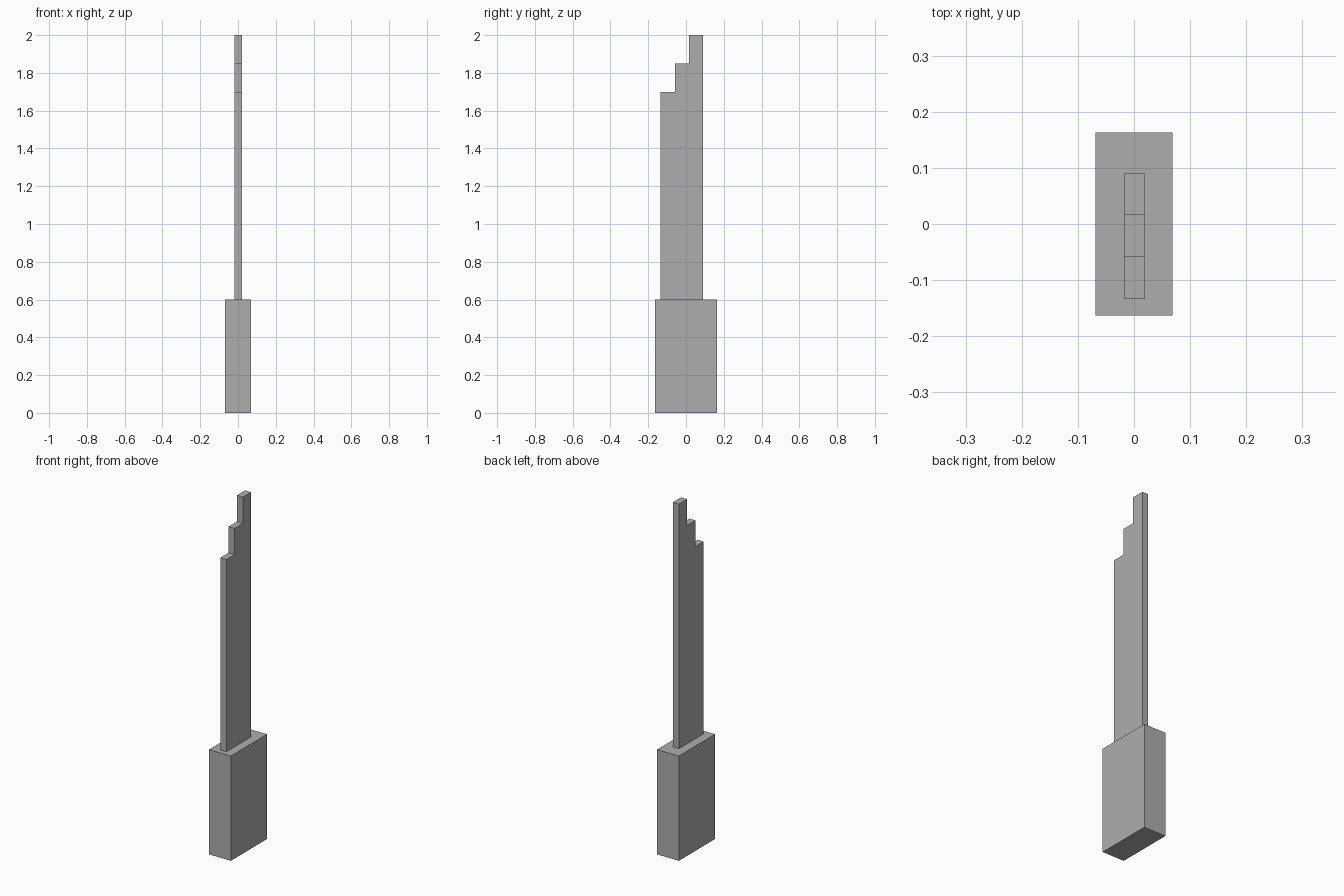
import bpy
import bmesh

default_cube = bpy.data.objects.get("Cube")
if default_cube:
    bpy.data.objects.remove(default_cube, do_unlink=True)

GREY = (0.42, 0.42, 0.42, 1.0)
grey = bpy.data.materials.new("plain_grey")
grey.use_nodes = True
grey.diffuse_color = GREY
grey.node_tree.nodes["Principled BSDF"].inputs["Base Color"].default_value = GREY


def extrude_profile(name, profile, x_min, x_max):
    """Extrude a (y, z) outline along x into a flat-shaded solid."""
    bm = bmesh.new()
    face = bm.faces.new([bm.verts.new((x_min, y, z)) for y, z in profile])
    result = bmesh.ops.extrude_face_region(bm, geom=[face])
    moved = [v for v in result["geom"] if isinstance(v, bmesh.types.BMVert)]
    bmesh.ops.translate(bm, verts=moved, vec=(x_max - x_min, 0, 0))
    bmesh.ops.recalc_face_normals(bm, faces=bm.faces)
    mesh = bpy.data.meshes.new(name)
    bm.to_mesh(mesh)
    bm.free()
    mesh.materials.append(grey)
    obj = bpy.data.objects.new(name, mesh)
    bpy.context.collection.objects.link(obj)
    return obj


# Block handle
handle_top = 0.6
half_depth = 0.163
extrude_profile("handle", [(-half_depth, 0), (half_depth, 0),
                           (half_depth, handle_top), (-half_depth, handle_top)],
                -0.069, 0.069)

# Thin blade whose tip climbs in three steps towards the back
front, back = -0.134, 0.09
steps = [(front, 1.7), (-0.059, 1.85), (0.016, 2.0)]
ends = [y for y, z in steps[1:]] + [back]
outline = [(back, handle_top), (front, handle_top)]
for (start, height), end in zip(steps, ends):
    outline += [(start, height), (end, height)]
extrude_profile("stepped_blade", outline, -0.018, 0.02)
